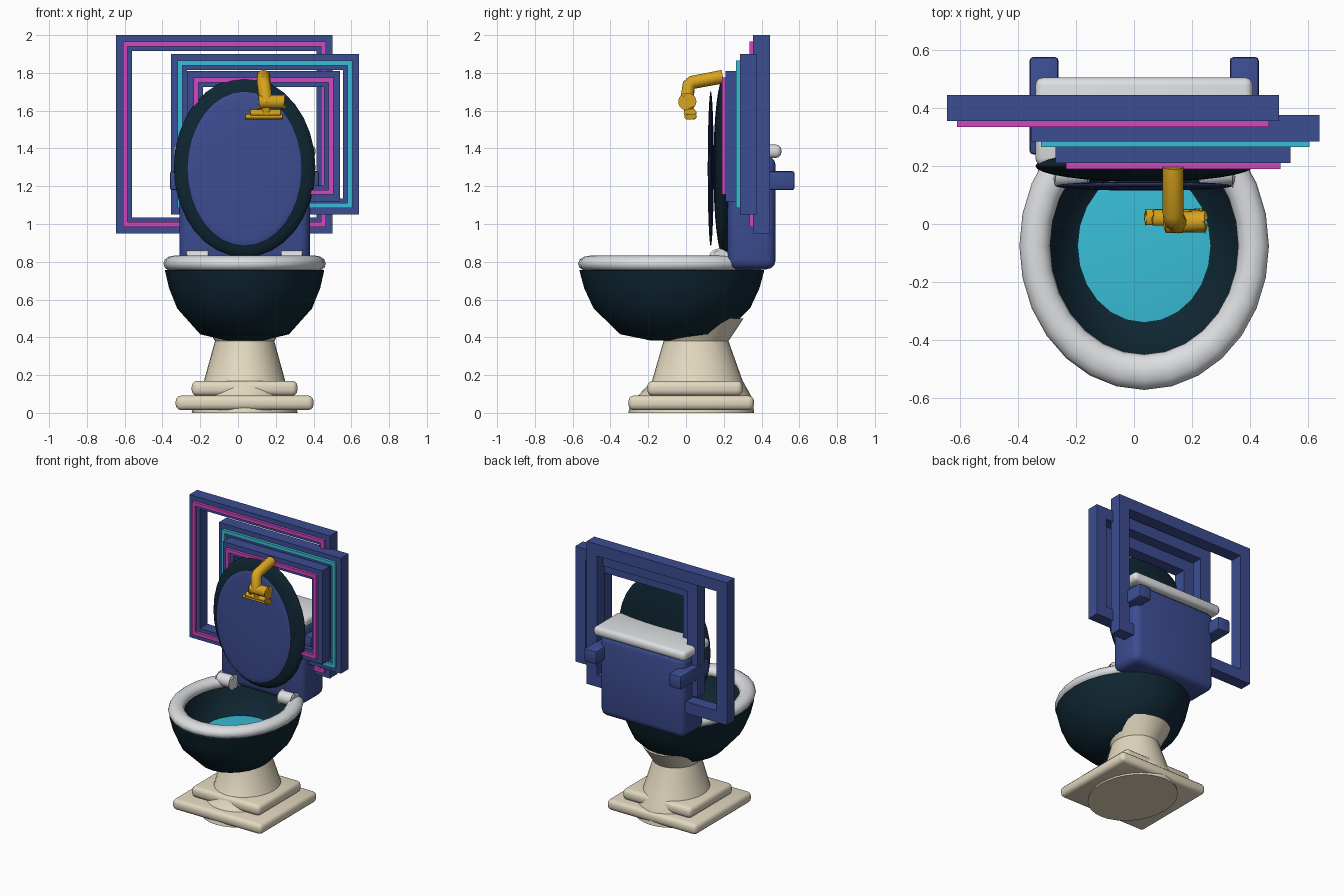
import bpy, bmesh, math
from mathutils import Vector

if "Cube" in bpy.data.objects:
    bpy.data.objects.remove(bpy.data.objects["Cube"])

CX = 0.035          # centre line of the fixture
BY = -0.075         # bowl centre in y


def material(name, rgb):
    m = bpy.data.materials.new(name)
    lin = [((c / 255 + 0.055) / 1.055) ** 2.4 if c > 10 else c / 255 / 12.92 for c in rgb]
    m.diffuse_color = (*lin, 1)
    m.use_nodes = True
    m.node_tree.nodes["Principled BSDF"].inputs["Base Color"].default_value = m.diffuse_color
    return m


BLUE = material("frame blue", (60, 77, 146))
DARK = material("dark teal", (15, 38, 50))
WHITE = material("white", (220, 222, 225))
CREAM = material("cream", (226, 216, 191))
CYAN = material("cyan", (56, 190, 216))
PINK = material("pink", (212, 70, 192))
GOLD = material("gold", (216, 164, 30))


def finish(name, bm, mat, smooth=None):
    bmesh.ops.recalc_face_normals(bm, faces=bm.faces)
    me = bpy.data.meshes.new(name)
    bm.to_mesh(me)
    bm.free()
    ob = bpy.data.objects.new(name, me)
    bpy.context.collection.objects.link(ob)
    me.materials.append(mat)
    if smooth:
        bpy.ops.object.select_all(action='DESELECT')
        ob.select_set(True)
        bpy.context.view_layer.objects.active = ob
        bpy.ops.object.shade_smooth_by_angle(angle=math.radians(smooth))
    return ob


def box(name, x, y, z, mat, bevel=0, segs=3):
    bm = bmesh.new()
    bmesh.ops.create_cube(bm, size=1)
    for v in bm.verts:
        v.co = Vector([(r[0] + r[1]) / 2 + c * (r[1] - r[0]) for r, c in zip((x, y, z), v.co)])
    if bevel:
        bmesh.ops.bevel(bm, geom=bm.edges[:], offset=bevel, segments=segs, profile=0.5, affect='EDGES')
    return finish(name, bm, mat, 35 if bevel else None)


def loft(name, rings, n, mat, closed=False, smooth=40):
    """Stack of elliptical rings (z, rx, ry, cy)."""
    bm = bmesh.new()
    loops = []
    for z, rx, ry, cy in rings:
        loops.append([bm.verts.new((CX + rx * math.cos(2 * math.pi * i / n),
                                    cy + ry * math.sin(2 * math.pi * i / n), z)) for i in range(n)])
    pairs = list(zip(loops, loops[1:]))
    if closed:
        pairs.append((loops[-1], loops[0]))
    else:
        bm.faces.new(loops[0])
        bm.faces.new(loops[-1])
    for a, b in pairs:
        for i in range(n):
            j = (i + 1) % n
            bm.faces.new((a[i], a[j], b[j], b[i]))
    return finish(name, bm, mat, smooth)


def ellipsoid(name, centre, radii, mat):
    bm = bmesh.new()
    bmesh.ops.create_uvsphere(bm, u_segments=32, v_segments=16, radius=1)
    for v in bm.verts:           # poles point along y
        x, y, z = v.co
        v.co = Vector(centre) + Vector((x * radii[0], z * radii[1], y * radii[2]))
    return finish(name, bm, mat, 60)


def ring_frame(name, x, z, y, w, mat):
    """Rectangular frame standing in the xz plane."""
    bm = bmesh.new()
    loops = []
    for d, yy in ((0, y[0]), (w, y[0]), (w, y[1]), (0, y[1])):
        a, b, c, e = x[0] + d, x[1] - d, z[0] + d, z[1] - d
        loops.append([bm.verts.new(p) for p in ((a, yy, c), (b, yy, c), (b, yy, e), (a, yy, e))])
    for k in range(4):
        p, q = loops[k], loops[(k + 1) % 4]
        for i in range(4):
            j = (i + 1) % 4
            bm.faces.new((p[i], p[j], q[j], q[i]))
    return finish(name, bm, mat)


def x_cylinder(name, x0, x1, y, z, ry, rz, mat, bevel=0.01):
    bm = bmesh.new()
    bmesh.ops.create_cone(bm, cap_ends=True, segments=20, radius1=1, radius2=1, depth=1)
    for v in bm.verts:
        a, b, c = v.co
        v.co = ((x0 + x1) / 2 + c * (x1 - x0), y + a * ry, z + b * rz)
    rim = [e for e in bm.edges if any(len(f.verts) > 4 for f in e.link_faces)]
    bmesh.ops.bevel(bm, geom=rim, offset=bevel, segments=2, profile=0.5, affect='EDGES')
    return finish(name, bm, mat, 40)


# Pedestal: two rounded plates and a waisted column
box("base_plate", (CX - .365, CX + .365), (-.305, .36), (.014, .092), CREAM, .03)
box("upper_base_plate", (CX - .28, CX + .28), (-.205, .30), (.09, .17), CREAM, .03)
loft("pedestal_column", [(0, .28, .333, .028), (.05, .27, .325, .03), (.09, .255, .30, .045),
                         (.17, .215, .24, .06), (.38, .157, .172, .053), (.50, .225, .25, .055)],
     32, CREAM)

# Bowl: outer half shell and hollow inside, with water
bowl = [(.382, .09), (.416, .235), (.553, .357), (.66, .40), (.755, .422),
        (.765, .345), (.70, .325), (.62, .28), (.55, .20)]
loft("bowl", [(z, r, r * 1.16, BY) for z, r in bowl], 24, DARK, smooth=50)
loft("water", [(.56, .225, .26, BY), (.60, .23, .265, BY), (.606, .18, .21, BY)], 24, CYAN)

# Seat ring and hinges
seat = []
for k in range(12):
    t = 2 * math.pi * k / 12
    r = .377 + .053 * math.cos(t)
    seat.append((.79 + .042 * math.sin(t), r, r * 1.155, BY))
loft("seat", seat, 28, WHITE, closed=True, smooth=60)
for side, s in (("left", -1), ("right", 1)):
    xc = CX + s * .25
    x_cylinder(side + "_hinge", xc - .055, xc + .055, .175, .815, .045, .045, WHITE)
    # Brackets holding the frames to the tank
    xb = CX + s * .345
    box(side + "_bracket", (xb - .05, xb + .05), (.24, .575), (1.18, 1.28), BLUE, .012, 2)

# Raised lid with inner panel
ellipsoid("lid", (CX, .20, 1.30), (.375, .055, .475), DARK)
ellipsoid("lid_panel", (CX, .131, 1.293), (.305, .016, .41), BLUE)

# Tank and its cover
box("tank", (CX - .345, CX + .345), (.22, .475), (.76, 1.36), BLUE, .05)
box("tank_cover", (CX - .375, CX + .375), (.20, .505), (1.35, 1.42), WHITE, .028)

# Three offset frames, each with a glowing strip on its front
for name, x, z, y, glow in (("rear", (-.645, .50), (.95, 2.0), (.355, .445), PINK),
                            ("middle", (-.355, .64), (1.05, 1.90), (.285, .375), CYAN),
                            ("front", (-.27, .54), (1.12, 1.81), (.21, .30), PINK)):
    ring_frame(name + "_frame", x, z, y, .085, BLUE)
    ring_frame(name + "_light_strip", (x[0] + .035, x[1] - .035), (z[0] + .035, z[1] - .035),
               (y[0] - .02, y[0] + .002), .025, glow)


# Gold spout: tube along a bent path
def tube(name, pts, radius, mat):
    cu = bpy.data.curves.new(name, 'CURVE')
    cu.dimensions = '3D'
    cu.bevel_depth = radius
    cu.bevel_resolution = 4
    cu.use_fill_caps = True
    sp = cu.splines.new('POLY')
    sp.points.add(len(pts) - 1)
    for p, c in zip(sp.points, pts):
        p.co = (*c, 1)
    cu.materials.append(mat)
    ob = bpy.data.objects.new(name, cu)
    bpy.context.collection.objects.link(ob)


tube("spout_arm", [(.135, .195, 1.78), (.135, .035, 1.75), (.138, .015, 1.735), (.15, .003, 1.64)],
     .036, GOLD)
x_cylinder("spout_elbow", .11, .245, .007, 1.648, .038, .036, GOLD)
tube("spout_neck", [(.15, .01, 1.64), (.15, .02, 1.58)], .026, GOLD)
x_cylinder("spout_head", .065, .225, .022, 1.587, .028, .020, GOLD, .006)
x_cylinder("spout_nozzle", .04, .235, .024, 1.568, .028, .014, GOLD, .005)
